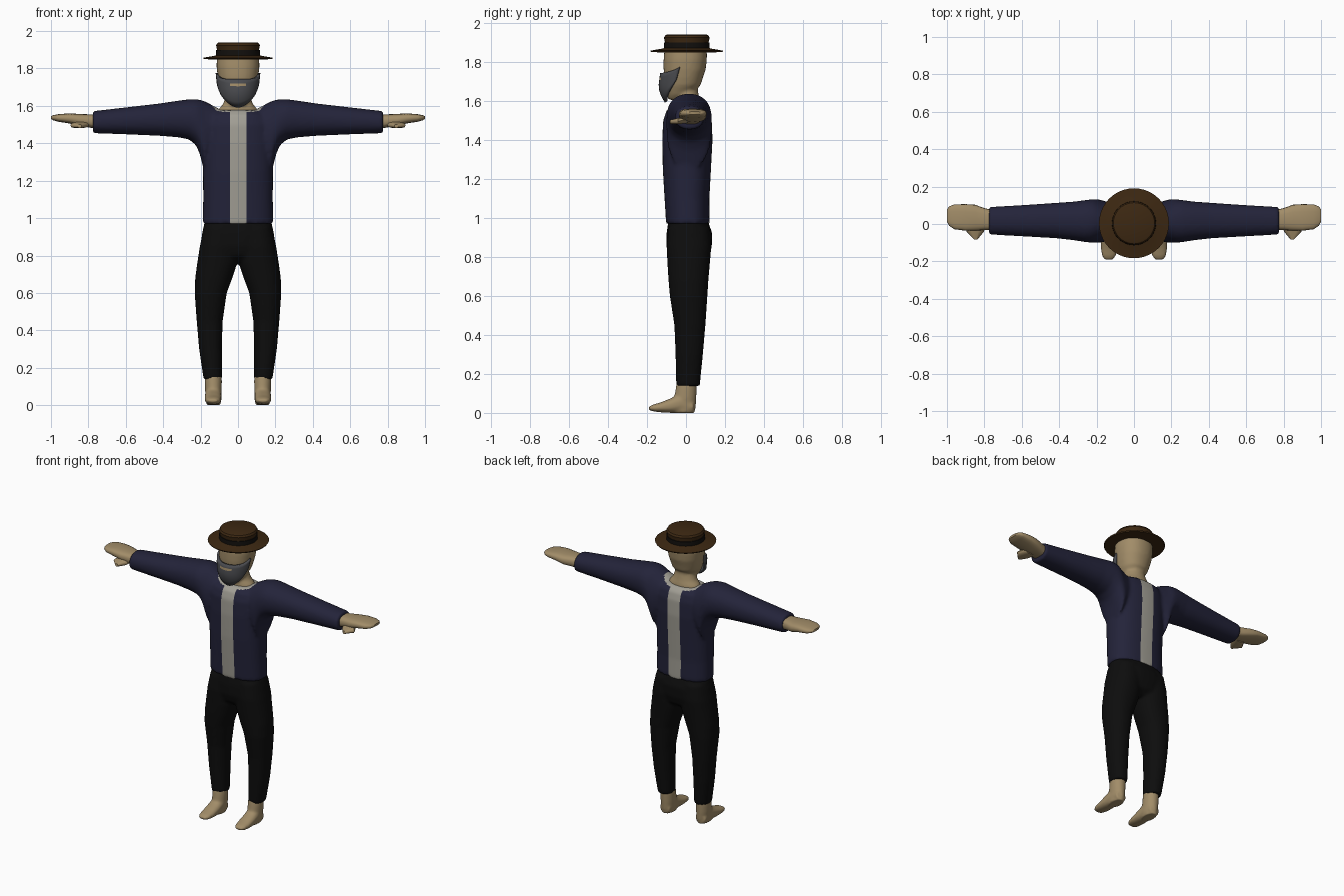
import bpy, bmesh, math


def material(name, rgb):
    m = bpy.data.materials.new(name)
    m.diffuse_color = (*rgb, 1)
    return m


SKIN = material("skin", (0.36, 0.265, 0.14))
NAVY = material("navy_cloth", (0.017, 0.017, 0.042))
SHIRT = material("pale_cloth", (0.36, 0.345, 0.30))
BLACK = material("black_cloth", (0.004, 0.004, 0.004))
BROWN = material("brown_felt", (0.046, 0.021, 0.006))
BAND = material("dark_ribbon", (0.006, 0.005, 0.004))
GREY = material("grey_hair", (0.07, 0.072, 0.08))


def loft(bm, axis, rings, n=2.0, sides=32, mirror=False):
    """Skin rounded sections; a ring is (position, u0, u1, v0, v1) across the axis."""
    for sx in ((1, -1) if mirror else (1,)):
        rows = []
        for p, u0, u1, v0, v1 in rings:
            row = []
            for i in range(sides):
                a = 2 * math.pi * i / sides
                c, s = math.cos(a), math.sin(a)
                u = (u0 + u1) / 2 + (u1 - u0) / 2 * math.copysign(abs(c) ** (2 / n), c)
                v = (v0 + v1) / 2 + (v1 - v0) / 2 * math.copysign(abs(s) ** (2 / n), s)
                x, y, z = {"x": (p, u, v), "y": (u, p, v), "z": (u, v, p)}[axis]
                row.append(bm.verts.new((x * sx, y, z)))
            rows.append(row)
        for a, b in zip(rows, rows[1:]):
            for i in range(sides):
                j = (i + 1) % sides
                bm.faces.new((a[i], a[j], b[j], b[i]))
        bm.faces.new(rows[0])
        bm.faces.new(rows[-1])


def finish(name, bm, mats, voxel=None, angle=50):
    """Make the object; optionally fuse overlapping volumes into one smooth skin."""
    bmesh.ops.recalc_face_normals(bm, faces=bm.faces[:])
    me = bpy.data.meshes.new(name)
    bm.to_mesh(me)
    bm.free()
    ob = bpy.data.objects.new(name, me)
    bpy.context.collection.objects.link(ob)
    if voxel:
        r = ob.modifiers.new("fuse", "REMESH")
        r.mode = "VOXEL"
        r.voxel_size = voxel
        s = ob.modifiers.new("soften", "SMOOTH")
        s.factor = 0.5
        s.iterations = 6
        dg = bpy.context.evaluated_depsgraph_get()
        fused = bpy.data.meshes.new_from_object(ob.evaluated_get(dg))
        ob.modifiers.clear()
        ob.data = fused
        me = fused
        me.name = name
    me.materials.clear()
    for m in mats:
        me.materials.append(m)
    me.polygons.foreach_set("use_smooth", [True] * len(me.polygons))
    me.set_sharp_from_angle(angle=math.radians(angle))
    return ob


def lerp(table, z):
    for (a, p), (b, q) in zip(table, table[1:]):
        if z <= b:
            return p + (q - p) * max(0, (z - a) / (b - a))
    return table[-1][1]


# Jacket: torso and sleeves fused together
bm = bmesh.new()
loft(bm, "z", [(z, -w, w, f, b) for z, w, f, b in (
    (0.97, 0.189, -0.102, 0.121), (1.1, 0.186, -0.11, 0.12), (1.25, 0.187, -0.119, 0.128),
    (1.4, 0.19, -0.122, 0.136), (1.5, 0.19, -0.117, 0.132), (1.55, 0.17, -0.1, 0.118),
    (1.577, 0.12, -0.07, 0.09))], n=2.4, sides=48)
loft(bm, "x", [
    (0.06, -0.07, 0.09, 1.40, 1.56), (0.12, -0.085, 0.11, 1.33, 1.595),
    (0.18, -0.10, 0.13, 1.25, 1.626), (0.205, -0.10, 0.133, 1.345, 1.633),
    (0.225, -0.10, 0.132, 1.39, 1.636), (0.26, -0.097, 0.128, 1.42, 1.636),
    (0.32, -0.087, 0.12, 1.432, 1.628), (0.42, -0.076, 0.113, 1.44, 1.613),
    (0.6, -0.066, 0.101, 1.448, 1.592), (0.776, -0.056, 0.091, 1.454, 1.572)],
    n=2.2, mirror=True)
jacket = finish("jacket", bm, [NAVY, SHIRT], voxel=0.01)

# Shirt stripe and collar: straight cuts, then colour by position
bm = bmesh.new()
bm.from_mesh(jacket.data)
for x in (-0.044, 0.046):
    bmesh.ops.bisect_plane(bm, geom=bm.verts[:] + bm.edges[:] + bm.faces[:],
                           plane_co=(x, 0, 0), plane_no=(1, 0, 0), dist=1e-5)
for f in bm.faces:
    c = f.calc_center_median()
    collar = c.z > 1.53 and (c.x / 0.14) ** 2 + ((c.y - 0.01) / 0.092) ** 2 < 1
    f.material_index = int(collar or -0.044 < c.x < 0.046)
bm.to_mesh(jacket.data)
bm.free()

# Trousers: hips and two legs
bm = bmesh.new()
loft(bm, "z", [(0.985, -0.178, 0.178, -0.09, 0.112), (0.92, -0.192, 0.192, -0.1, 0.135),
               (0.85, -0.2, 0.2, -0.1, 0.132), (0.80, -0.17, 0.17, -0.085, 0.118),
               (0.77, -0.07, 0.07, -0.05, 0.08)], n=2.3)
loft(bm, "z", [(0.95, 0.0, 0.183, -0.09, 0.12), (0.85, 0.0, 0.204, -0.1, 0.13),
               (0.76, 0.004, 0.218, -0.095, 0.122), (0.68, 0.03, 0.229, -0.09, 0.115),
               (0.6, 0.06, 0.232, -0.083, 0.11), (0.45, 0.082, 0.221, -0.06, 0.1),
               (0.3, 0.086, 0.208, -0.054, 0.087), (0.138, 0.085, 0.184, -0.05, 0.071)],
     n=2.2, mirror=True)
finish("trousers", bm, [BLACK], voxel=0.01)

# Feet: ankle plus forward sole
bm = bmesh.new()
loft(bm, "z", [(0.2, 0.09, 0.175, -0.04, 0.053), (0.13, 0.086, 0.178, -0.052, 0.055),
               (0.08, 0.087, 0.176, -0.06, 0.053), (0.03, 0.088, 0.172, -0.08, 0.05),
               (0.0, 0.095, 0.168, -0.07, 0.044)], mirror=True)
loft(bm, "y", [(0.04, 0.097, 0.168, 0.0, 0.06), (-0.03, 0.088, 0.176, 0.0, 0.1),
               (-0.08, 0.088, 0.178, 0.0, 0.074), (-0.13, 0.09, 0.177, 0.003, 0.054),
               (-0.17, 0.097, 0.172, 0.008, 0.042), (-0.19, 0.112, 0.157, 0.015, 0.032)],
     n=2.3, mirror=True)
finish("feet", bm, [SKIN], voxel=0.007)

# Hands: flat mitten and pointed thumb
bm = bmesh.new()
loft(bm, "x", [(0.74, -0.03, 0.07, 1.475, 1.553), (0.80, -0.032, 0.085, 1.485, 1.555),
               (0.85, -0.036, 0.103, 1.492, 1.557), (0.90, -0.036, 0.106, 1.506, 1.56),
               (0.96, -0.028, 0.105, 1.515, 1.556), (0.988, -0.01, 0.094, 1.523, 1.55),
               (1.0, 0.012, 0.078, 1.53, 1.545)], n=2.8, sides=20, mirror=True)
loft(bm, "y", [(0.01, 0.785, 0.87, 1.485, 1.525), (-0.04, 0.802, 0.897, 1.48, 1.512),
               (-0.082, 0.836, 0.856, 1.482, 1.502)], n=2.5, sides=10, mirror=True)
finish("hands", bm, [SKIN])

# Head and neck
bm = bmesh.new()
loft(bm, "z", [(z, -w, w, c - d, c + d) for z, w, c, d in (
    (1.605, 0.035, -0.065, 0.025), (1.63, 0.062, -0.04, 0.058), (1.68, 0.09, -0.018, 0.093),
    (1.72, 0.101, -0.012, 0.099), (1.76, 0.109, -0.007, 0.108), (1.81, 0.115, -0.004, 0.111),
    (1.86, 0.113, -0.002, 0.109), (1.9, 0.1, 0.0, 0.1))], n=2.2)
loft(bm, "z", [(z, -w, w, c - d, c + d) for z, w, c, d in (
    (1.54, 0.12, 0.012, 0.07), (1.585, 0.102, 0.012, 0.066), (1.61, 0.08, 0.01, 0.06),
    (1.65, 0.066, 0.005, 0.056), (1.72, 0.066, 0.0, 0.06))])
finish("head", bm, [SKIN], voxel=0.009)

# Beard: curved shell wrapping the jaw, with a mouth slot
bm = bmesh.new()
WIDTH = [(1.59, 0.066), (1.65, 0.09), (1.72, 0.106), (1.78, 0.112)]
FRONT = [(1.59, 0.098), (1.63, 0.122), (1.67, 0.134), (1.745, 0.124), (1.78, 0.118)]
steps = (0, 0.16, 0.26, 0.4, 0.6, 0.8, 1)
grid = []
for v in steps:
    row = []
    for k in range(17):
        u = k / 8 - 1
        top, low = 1.742 + 0.033 * abs(u) ** 3, 1.595 + 0.115 * u * u
        z = top + (low - top) * v
        a = u * math.pi / 2
        y = -0.03 - 0.018 * v - (lerp(FRONT, z) - 0.03 - 0.018 * v) * math.cos(a)
        row.append(bm.verts.new((lerp(WIDTH, z) * math.sin(a), y, z)))
    grid.append(row)
for r in range(len(steps) - 1):
    for k in range(16):
        f = bm.faces.new((grid[r][k], grid[r][k + 1], grid[r + 1][k + 1], grid[r + 1][k]))
        f.material_index = int(r == 1 and 5 < k < 10)
mouth = [f.material_index for f in bm.faces]
beard = finish("beard", bm, [GREY, SKIN])
beard.data.polygons.foreach_set("material_index", mouth)
shell = beard.modifiers.new("thickness", "SOLIDIFY")
shell.thickness = 0.016
shell.offset = 0

# Hat: brim with crown, and its ribbon
def turned(name, profile, mat):
    bm = bmesh.new()
    loft(bm, "z", [(z, -r, r, 0.004 - r, 0.004 + r) for z, r in profile], sides=40)
    finish(name, bm, [mat], angle=35)


turned("hat", ((1.848, 0.115), (1.85, 0.183), (1.857, 0.187), (1.868, 0.125), (1.872, 0.112),
               (1.9, 0.112), (1.924, 0.117), (1.936, 0.11), (1.94, 0.1)), BROWN)
turned("hat_ribbon", ((1.862, 0.118), (1.898, 0.117)), BAND)
